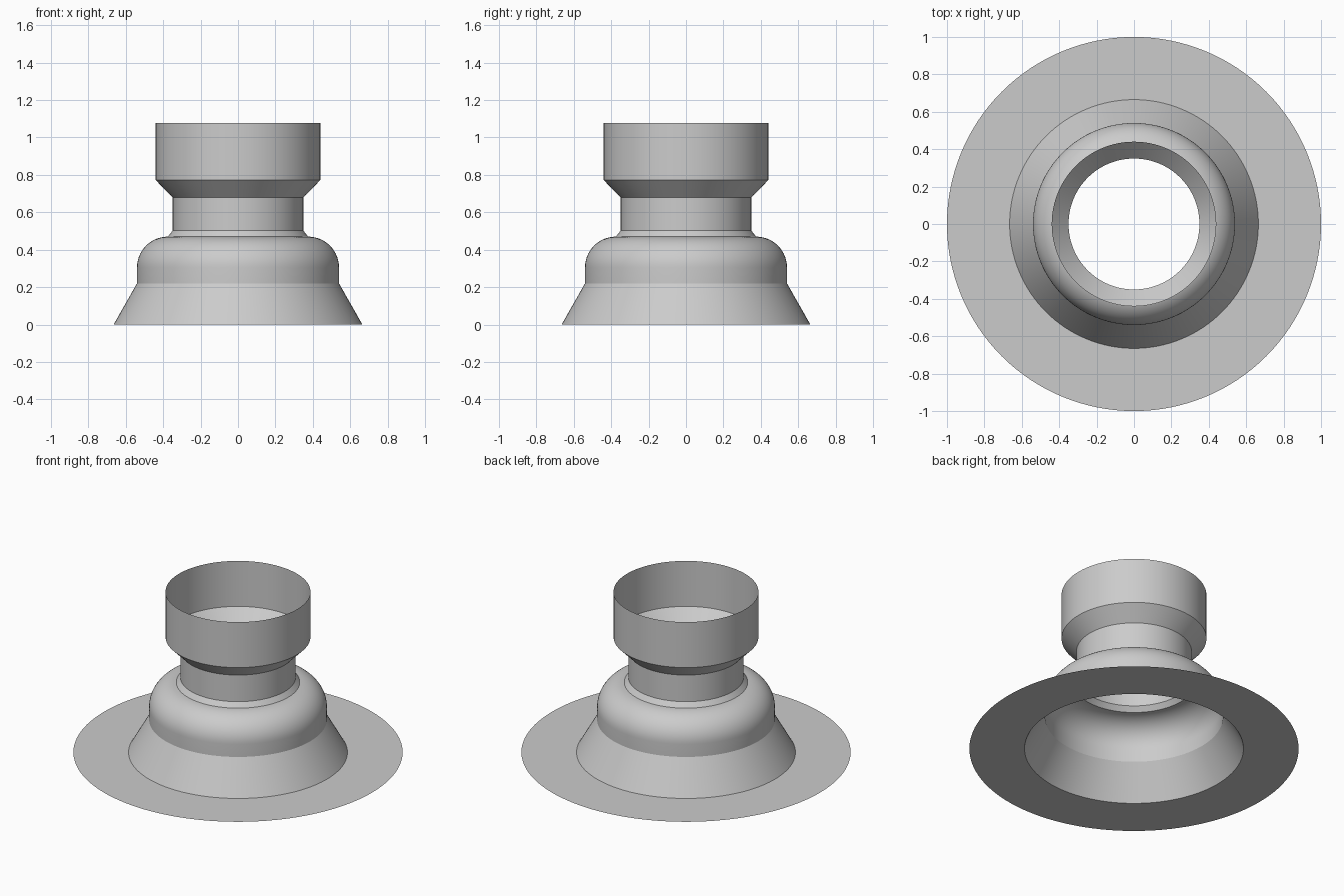
import bpy, bmesh, math

cube = bpy.data.objects.get("Cube")
if cube:
    bpy.data.objects.remove(cube, do_unlink=True)

SEGMENTS = 128

grey = bpy.data.materials.new("plain grey")
grey.use_nodes = True
colour = (0.6, 0.6, 0.6, 1)
grey.diffuse_color = colour
grey.node_tree.nodes["Principled BSDF"].inputs["Base Color"].default_value = colour


def lathe(name, profile):
    """Turn an outer-to-top (radius, height) profile into an open shell."""
    bm = bmesh.new()
    verts = [bm.verts.new((r, 0, z)) for r, z in profile]
    edges = [bm.edges.new(pair) for pair in zip(verts, verts[1:])]
    bmesh.ops.spin(bm, geom=verts + edges, cent=(0, 0, 0), axis=(0, 0, 1),
                   angle=math.tau, steps=SEGMENTS, use_duplicate=False)
    bmesh.ops.remove_doubles(bm, verts=bm.verts[:], dist=0.0001)
    # Normals face up or away from the axis
    for f in bm.faces:
        f.normal_update()
        c = f.calc_center_median()
        n = f.normal
        if n.x * c.x + n.y * c.y + n.z * 0.01 < 0:
            f.normal_flip()
    mesh = bpy.data.meshes.new(name)
    bm.to_mesh(mesh)
    bm.free()
    mesh.materials.append(grey)
    ob = bpy.data.objects.new(name, mesh)
    bpy.context.collection.objects.link(ob)
    bpy.ops.object.select_all(action="DESELECT")
    ob.select_set(True)
    bpy.context.view_layer.objects.active = ob
    bpy.ops.object.shade_smooth_by_angle(angle=math.radians(25))
    return ob


# Flat ground flange and flared skirt
lathe("flange", [(1.0, 0), (0.665, 0)])
lathe("skirt", [(0.665, 0), (0.54, 0.22)])

# Rounded shoulder: short wall, quarter-round, then a small chamfer to the neck
radius = 0.165
arc = [(0.375 + radius * math.cos(a), 0.305 + radius * math.sin(a))
       for a in (math.radians(90) * i / 14 for i in range(15))]
lathe("shoulder", [(0.54, 0.22)] + arc + [(0.35, 0.502)])

# Narrow neck, widening cone and open collar
lathe("neck", [(0.35, 0.502), (0.35, 0.68)])
lathe("cone", [(0.35, 0.68), (0.44, 0.772)])
lathe("collar", [(0.44, 0.772), (0.44, 1.077)])
